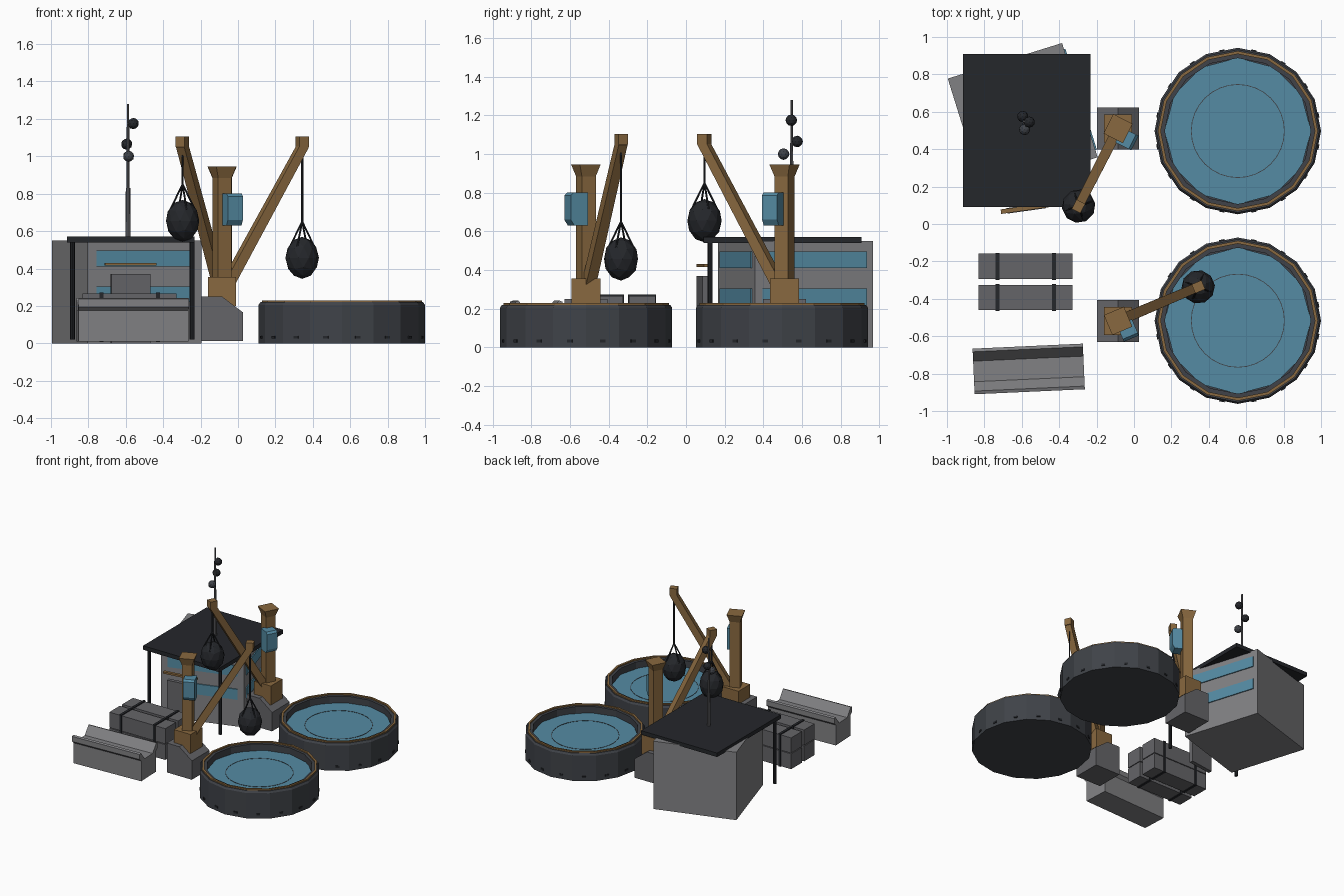
import bpy, bmesh
from math import pi, cos, sin, radians, sqrt
from mathutils import Vector, Matrix

if "Cube" in bpy.data.objects:
    bpy.data.objects.remove(bpy.data.objects["Cube"])


def mat(name, c):
    m = bpy.data.materials.new(name)
    m.diffuse_color = (*c, 1)
    m.use_nodes = True
    m.node_tree.nodes["Principled BSDF"].inputs["Base Color"].default_value = m.diffuse_color
    return m


TAN = mat("ochre", (.25, .14, .05))
BLUE = mat("blue", (.09, .26, .37))
DARK = mat("dark_steel", (.05, .055, .065))
BLACK = mat("black", (.018, .02, .024))
GREY = mat("mid_grey", (.13, .13, .14))
LIGHT = mat("light_grey", (.22, .22, .23))


def finish(name, bm, m, M=Matrix()):
    bmesh.ops.recalc_face_normals(bm, faces=bm.faces)
    me = bpy.data.meshes.new(name)
    bm.to_mesh(me)
    bm.free()
    o = bpy.data.objects.new(name, me)
    bpy.context.collection.objects.link(o)
    me.materials.append(m)
    o.matrix_world = M
    return o


def frame(x, y, deg=0):
    return Matrix.Translation((x, y, 0)) @ Matrix.Rotation(radians(deg), 4, 'Z')


def box(name, lo, hi, m, M=Matrix()):
    bm = bmesh.new()
    lo, hi = Vector(lo), Vector(hi)
    S = Matrix.Diagonal((*(hi - lo), 1))
    bmesh.ops.create_cube(bm, size=1, matrix=Matrix.Translation((lo + hi) / 2) @ S)
    return finish(name, bm, m, M)


def rod(name, a, b, r1, r2, m, M=Matrix(), n=6, turn=0):
    a, b = Vector(a), Vector(b)
    d = b - a
    T = Matrix.Translation((a + b) / 2) @ d.to_track_quat('Z', 'Y').to_matrix().to_4x4()
    bm = bmesh.new()
    bmesh.ops.create_cone(bm, cap_ends=True, segments=n, radius1=r1, radius2=r2,
                          depth=d.length, matrix=T @ Matrix.Rotation(turn, 4, 'Z'))
    return finish(name, bm, m, M)


def prism(name, pts, a, b, axis, m, M=Matrix()):
    # extrude a 2D profile along x or y
    bm = bmesh.new()
    at = (lambda p, t: (t, p[0], p[1])) if axis == 'x' else (lambda p, t: (p[0], t, p[1]))
    f = bm.faces.new([bm.verts.new(at(p, a)) for p in pts])
    ext = bmesh.ops.extrude_face_region(bm, geom=[f])["geom"]
    step = (b - a, 0, 0) if axis == 'x' else (0, b - a, 0)
    bmesh.ops.translate(bm, verts=[v for v in ext if isinstance(v, bmesh.types.BMVert)], vec=step)
    return finish(name, bm, m, M)


def lathe(name, pts, n, m, M=Matrix(), closed=False):
    bm = bmesh.new()
    rings = [[bm.verts.new((r * cos(2 * pi * i / n), r * sin(2 * pi * i / n), z))
              for i in range(n)] for r, z in pts]
    pairs = list(zip(rings, rings[1:])) + ([(rings[-1], rings[0])] if closed else [])
    for p, q in pairs:
        for i in range(n):
            j = (i + 1) % n
            bm.faces.new((p[i], p[j], q[j], q[i]))
    if not closed:
        bm.faces.new(rings[0])
        bm.faces.new(rings[-1])
    return finish(name, bm, m, M)


def ball(name, c, r, rz, m, M=Matrix()):
    bm = bmesh.new()
    bmesh.ops.create_icosphere(bm, subdivisions=2, radius=1,
                               matrix=Matrix.Translation(c) @ Matrix.Diagonal((r, r, rz, 1)))
    return finish(name, bm, m, M)


# Round water tanks
def tank(tag, y):
    M = frame(.555, y)
    lathe(f"tank_wall_{tag}", [(.445, 0), (.445, .205), (.435, .22), (.39, .22), (.39, .15)],
          16, DARK, M)
    lathe(f"tank_rim_{tag}", [(.412, .215), (.428, .215), (.428, .23), (.412, .23)],
          16, TAN, M, True)
    lathe(f"water_{tag}", [(.392, .14), (.392, .168)], 12, BLUE, M)
    lathe(f"water_ring_{tag}", [(.247, .165), (.251, .165), (.251, .17), (.247, .17)],
          32, DARK, M, True)
    for i in range(16):
        box(f"tank_bolt_{tag}_{i}", (.43, -.014, .025), (.442, .014, .04), BLACK,
            M @ Matrix.Rotation((i + .5) * pi / 8, 4, 'Z'))


tank("back", .497)
tank("front", -.517)


# Cranes: fixed foot, turned mast and boom, hanging load
def crane(tag, y, deg, side, load_z):
    F, M = frame(-.085, y), frame(-.085, y, deg)
    prism(f"crane_foot_{tag}", [(-.113, 0.012), (.112, 0.012), (.112, .165), (0, .25), (-.113, .25)],
          -.112, .112, 'y', GREY, F)
    box(f"crane_block_{tag}", (-.075, -.075, .2), (.075, .075, .355), TAN, F)
    box(f"mast_{tag}", (-.039, -.039, .34), (.039, .039, .9), TAN, M)
    rod(f"mast_head_{tag}", (0, 0, .885), (0, 0, .945), .039 * sqrt(2), .058 * sqrt(2),
        TAN, M, 4, pi / 4)
    prism(f"winch_cab_{tag}", [(.02 * side, .63), (.095 * side, .63), (.115 * side, .66),
                               (.115 * side, .785), (.1 * side, .8), (.02 * side, .8)],
          -.015, .072, 'x', BLUE, M)
    rod(f"boom_{tag}", (.04, 0, .33), (.472, 0, 1.06), .04, .035, TAN, M, 4, pi / 4)
    box(f"boom_tip_{tag}", (.438, -.026, 1.05), (.495, .026, 1.105), TAN, M)
    L = M @ Matrix.Translation((.465, 0, 0))
    top = load_z + .195
    rod(f"rope_{tag}", (0, 0, top - .01), (0, 0, 1.06), .006, .006, BLACK, L)
    for i in range(4):
        a = i * pi / 2 + pi / 4
        c, s = cos(a), sin(a)
        rod(f"sling_{tag}_{i}", (0, 0, top), (.07 * c, .07 * s, load_z + .06), .005, .005, BLACK, L)
    ball(f"load_{tag}", (0, 0, load_z), .09, .112, BLACK, L)


crane("back", .51, -117, 1, .655)
crane("front", -.518, 23, -1, .457)

# Turned hut with window bands on two walls
H = frame(-.595, .567, 17.3)
box("hut_body", (-.32, -.32, 0), (.32, .32, .55), LIGHT, H)
for z in (.22, .41):
    box(f"front_window_{z}", (-.27, -.328, z), (.27, -.31, z + .085), BLUE, H)
    box(f"side_window_{z}", (.31, -.28, z), (.328, .285, z + .085), BLUE, H)
box("roof", (-.915, .09, .54), (-.232, .908, .572), BLACK)
for x in (-.885, -.245):
    rod(f"porch_post_{x}", (x, .125, .02), (x, .125, .545), .013, .013, BLACK, n=8)

# Porch panel and bar
P = frame(-.575, .085, 8)
box("porch_panel", (-.105, -.015, 0), (.105, .015, .37), GREY, P)
box("porch_bar", (-.138, -.012, .415), (.138, .012, .43), TAN, P)

# Antenna mast with three globes
rod("antenna_lower", (-.588, .547, .57), (-.588, .547, .83), .014, .012, GREY, n=8)
rod("antenna_upper", (-.588, .547, .82), (-.588, .547, 1.28), .009, .006, GREY, n=8)
for i, (x, y, z) in enumerate([(-.56, .545, 1.175), (-.595, .575, 1.065), (-.585, .505, 1.0)]):
    ball(f"antenna_globe_{i}", (x, y, z), .03, .03, BLACK if i < 2 else DARK)

# Strapped stacks of crates
for k, (y0, y1) in enumerate([(-.295, -.158), (-.46, -.325)]):
    for j, z in enumerate((.012, .142)):
        box(f"crate_{k}_{j}", (-.832, y0, z), (-.33, y1, z + .124), GREY)
    for x in (-.73, -.428):
        box(f"strap_{k}_{x}", (x - .01, y0 - .004, .008), (x + .01, y1 + .004, .273), BLACK)

# Trough with flared lips
half = [(.1, .01), (.1, .175), (.122, .195), (.122, .236), (.105, .242), (.055, .175)]
prism("trough", half + [(-y, z) for y, z in reversed(half)], -.295, .295, 'x', LIGHT,
      frame(-.563, -.775, 2.6))
